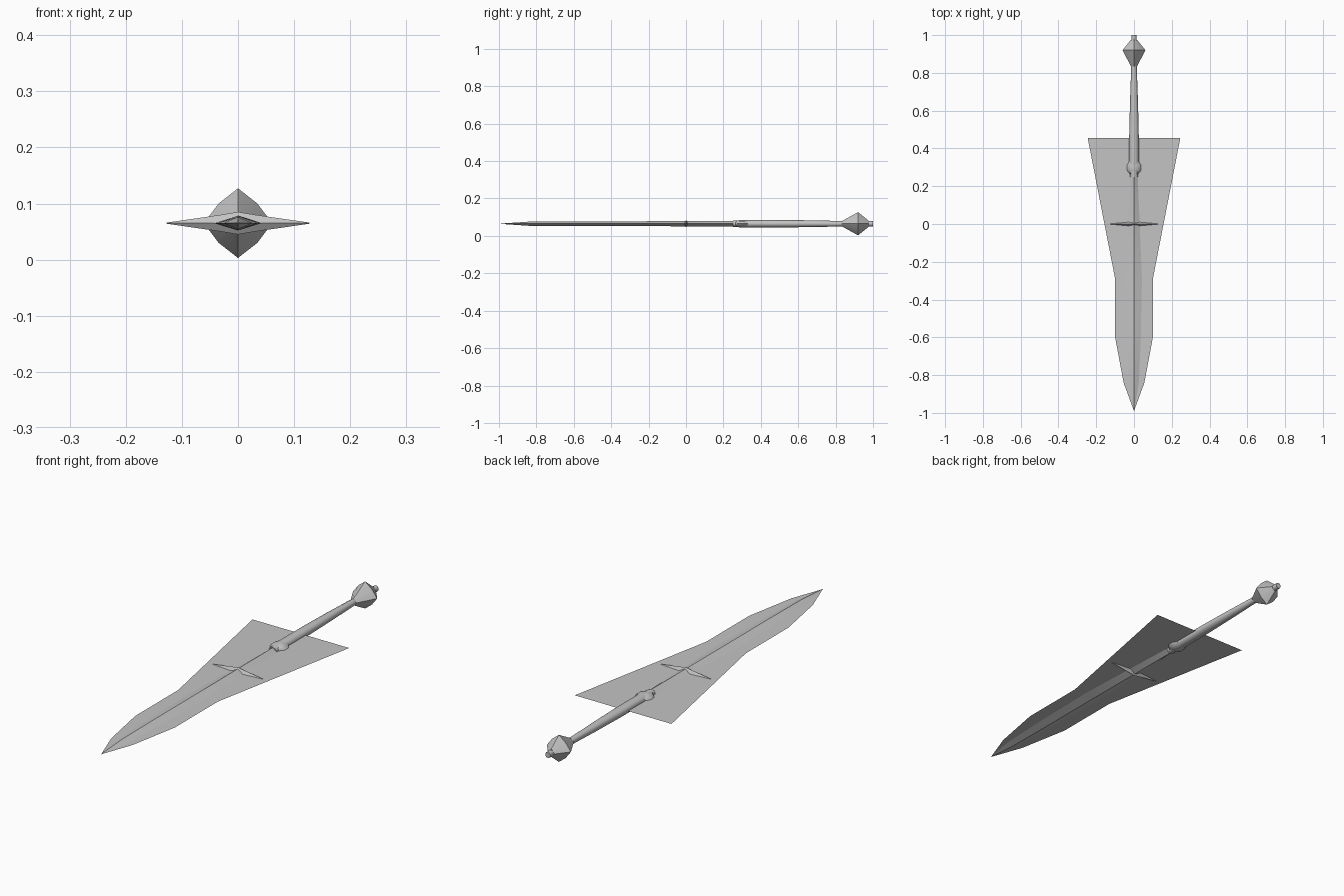
import bpy, math
from mathutils import Vector

cube = bpy.data.objects.get("Cube")
if cube:
    bpy.data.objects.remove(cube)

ZC = 0.065  # height of the sword's centre line

steel = bpy.data.materials.new("grey steel")
steel.use_nodes = True
steel.diffuse_color = (0.55, 0.55, 0.55, 1)
steel.node_tree.nodes["Principled BSDF"].inputs["Base Color"].default_value = (0.55, 0.55, 0.55, 1)


def add_object(name, verts, faces, smooth_angle=None):
    mesh = bpy.data.meshes.new(name)
    mesh.from_pydata(verts, [], faces)
    mesh.materials.append(steel)
    obj = bpy.data.objects.new(name, mesh)
    bpy.context.collection.objects.link(obj)
    if smooth_angle:
        bpy.ops.object.select_all(action='DESELECT')
        obj.select_set(True)
        bpy.context.view_layer.objects.active = obj
        bpy.ops.object.shade_smooth_by_angle(angle=math.radians(smooth_angle))
    return obj


def loft(name, rings, sides, axis='Y', pinch=1.0, smooth_angle=None):
    """Capped tube through (position, half width, half height) rings.
    pinch scales the diagonal points, for a squarer section."""
    verts, faces = [], []
    for pos, a, b in rings:
        for i in range(sides):
            t = 2 * math.pi * i / sides
            k = pinch if i % 2 else 1.0
            u, w = a * k * math.cos(t), b * k * math.sin(t)
            verts.append((u, pos, ZC + w) if axis == 'Y' else (pos, -u, ZC + w))
    for r in range(len(rings) - 1):
        for i in range(sides):
            j = (i + 1) % sides
            p, q = r * sides, (r + 1) * sides
            faces.append((p + i, q + i, q + j, p + j))
    faces.append(tuple(range(sides)))
    faces.append(tuple(reversed(range((len(rings) - 1) * sides, len(rings) * sides))))
    return add_object(name, verts, faces, smooth_angle)


# Blade: thin flat sheet flaring towards the hilt
half = [(0.055, -0.84), (0.10, -0.60), (0.10, -0.29), (0.245, 0.455)]
outline = [(0, -0.99)] + half + [(-x, y) for x, y in reversed(half)]
add_object("blade", [(x, y, ZC) for x, y in outline], [tuple(range(len(outline)))])

# Raised rib down the middle of the blade
loft("blade_rib", [(-0.99, 0.001, 0.001), (-0.84, 0.026, 0.011), (-0.60, 0.036, 0.013),
                   (-0.29, 0.042, 0.013), (0.10, 0.026, 0.014), (0.29, 0.018, 0.015)],
     4, smooth_angle=30)

# Crossguard: long spikes tapering to both sides
loft("crossguard", [(-0.127, 0.001, 0.001), (-0.03, 0.010, 0.015), (0, 0.013, 0.02),
                    (0.03, 0.010, 0.015), (0.127, 0.001, 0.001)], 4, axis='X', smooth_angle=30)

# Collar between the guard and the grip
loft("collar", [(0.265, 0.022, 0.014), (0.285, 0.038, 0.019), (0.31, 0.038, 0.019),
                (0.33, 0.026, 0.018)], 8, smooth_angle=60)

# Grip, narrowing towards the pommel
loft("grip", [(0.25, 0.020, 0.017), (0.32, 0.026, 0.020), (0.50, 0.025, 0.020),
              (0.68, 0.020, 0.018), (0.85, 0.014, 0.014)], 8, smooth_angle=60)

# Pommel with a small end knob
loft("pommel", [(0.835, 0.016, 0.015), (0.92, 0.061, 0.062), (0.975, 0.017, 0.018)],
     8, pinch=0.8, smooth_angle=40)
loft("pommel_knob", [(0.96, 0.014, 0.014), (1.0, 0.013, 0.014)], 8, smooth_angle=50)
